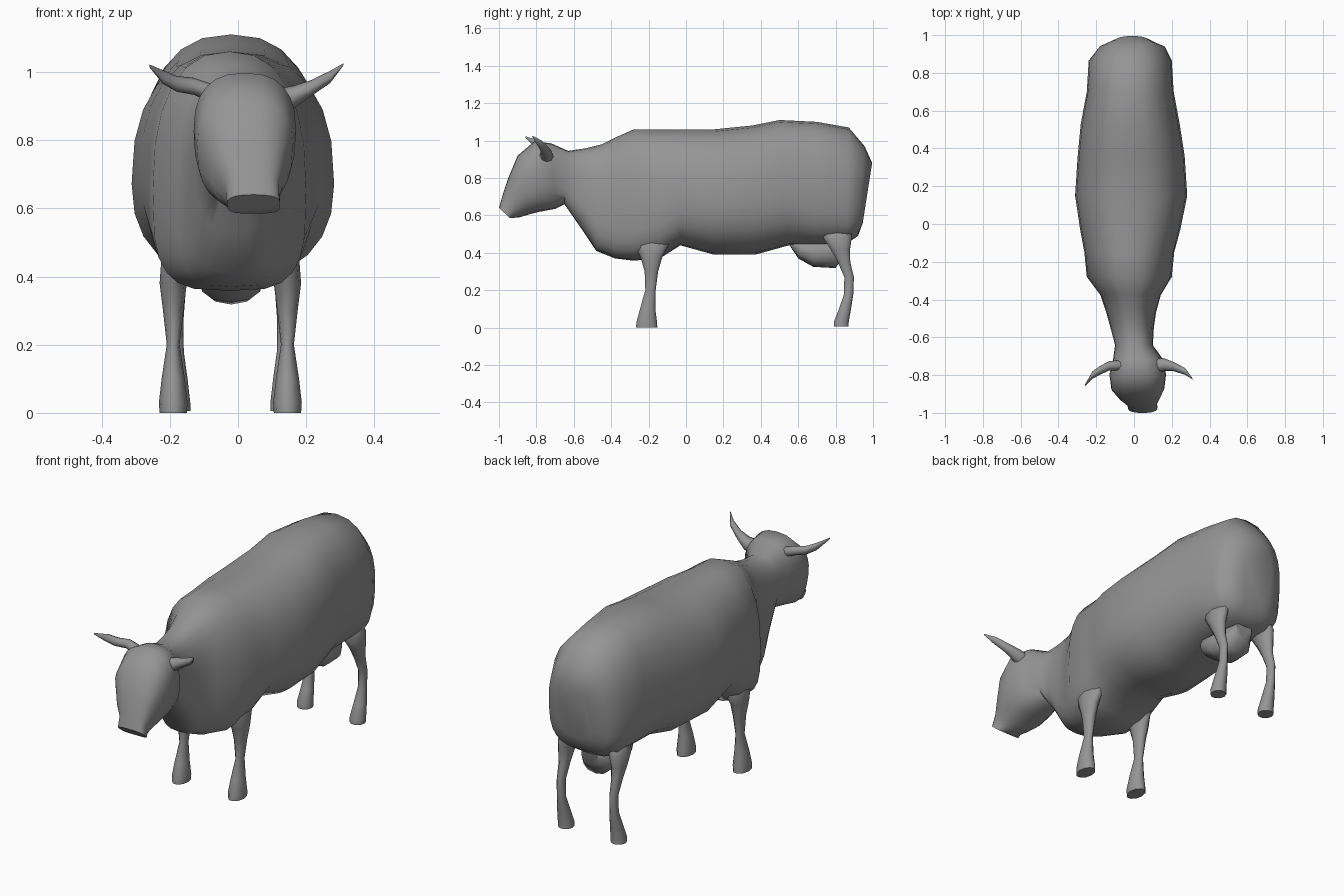
import bpy, bmesh
from math import cos, sin, pi, copysign
from mathutils import Vector

cube = bpy.data.objects.get("Cube")
if cube:
    bpy.data.objects.remove(cube, do_unlink=True)

GREY = (0.3, 0.3, 0.3, 1)
hide = bpy.data.materials.new("grey_hide")
hide.use_nodes = True
hide.diffuse_color = GREY
hide.node_tree.nodes["Principled BSDF"].inputs["Base Color"].default_value = GREY


def ring(centre, u, up, down, sides, high=2.0, low=2.0):
    """Superellipse around centre: half axis u, and separate upper and lower halves."""
    pts = []
    for i in range(sides):
        a = 2 * pi * i / sides
        power = high if sin(a) > 0 else low
        c, s = (copysign(abs(t) ** (2 / power), t) for t in (cos(a), sin(a)))
        pts.append(Vector(centre) + Vector(u) * c + (Vector(up) * s if s > 0 else Vector(down) * -s))
    return pts


def loft(name, rings):
    """Skin a row of rings and cap both ends."""
    bm = bmesh.new()
    rows = [[bm.verts.new(p) for p in r] for r in rings]
    n = len(rows[0])
    for a, b in zip(rows, rows[1:]):
        for i in range(n):
            j = (i + 1) % n
            bm.faces.new((a[i], a[j], b[j], b[i]))
    bm.faces.new(rows[0])
    bm.faces.new(rows[-1])
    bmesh.ops.recalc_face_normals(bm, faces=bm.faces)
    mesh = bpy.data.meshes.new(name)
    bm.to_mesh(mesh)
    bm.free()
    mesh.materials.append(hide)
    obj = bpy.data.objects.new(name, mesh)
    bpy.context.collection.objects.link(obj)
    bpy.ops.object.select_all(action='DESELECT')
    obj.select_set(True)
    bpy.context.view_layer.objects.active = obj
    bpy.ops.object.shade_smooth_by_angle(angle=1.1)


def side_rings(sections, sides, middle, high):
    """Sections: top y, top z, bottom y, bottom z, centre x, half width, lower squareness.
    The widest line lies at the given fraction of the height."""
    rings = []
    for ty, tz, by, bz, x, w, low in sections:
        top, base = Vector((x, ty, tz)), Vector((x, by, bz))
        mid = base.lerp(top, middle)
        rings.append(ring(mid, (w, 0, 0), top - mid, base - mid, sides, high, low))
    return rings


# Trunk, from the rump to the neck
trunk = [
    (.995, .88, .945, .56, -.01, .09, 3.5),
    (.955, .97, .92, .49, -.01, .175, 3),
    (.87, 1.07, .86, .45, -.02, .22, 3),
    (.70, 1.10, .70, .44, -.02, .23, 2.7),
    (.50, 1.11, .55, .44, -.02, .262, 2.4),
    (.35, 1.08, .37, .39, -.015, .283, 2.3),
    (.15, 1.06, .15, .39, -.015, .297, 2.3),
    (-.03, 1.06, -.03, .44, -.02, .265, 2.5),
    (-.16, 1.06, -.14, .37, -.025, .238, 3),
    (-.28, 1.06, -.28, .358, -.025, .225, 3.5),
    (-.37, 1.02, -.38, .37, -.018, .16, 3.5),
    (-.45, .98, -.48, .41, -.015, .132, 3),
    (-.53, .96, -.56, .53, -.01, .115, 2.5),
    (-.63, .945, -.65, .66, 0, .10, 2.5),
]

# Head, from the poll to the muzzle
head = [
    (-.72, .985, -.70, .635, .02, .13, 2.5),
    (-.81, .997, -.78, .62, .02, .15, 2.5),
    (-.90, .92, -.84, .605, .02, .14, 2.5),
    (-.95, .80, -.89, .59, .03, .105, 2.5),
    (-.98, .71, -.92, .587, .042, .078, 3),
    (-1.0, .64, -.94, .585, .046, .078, 4),
]
loft("body_and_head", side_rings(trunk, 24, .42, 2.4) + side_rings(head, 24, .55, 2.5))

# Udder below the belly
udder = [
    (.56, .47, .56, .43, -.02, .05, 2.5),
    (.62, .47, .60, .37, -.02, .09, 2.5),
    (.70, .47, .68, .325, -.02, .095, 2.5),
    (.80, .47, .80, .318, -.02, .08, 2.5),
    (.86, .47, .84, .38, -.02, .05, 2.5),
]
loft("udder", side_rings(udder, 12, .5, 2.5))

# Legs: height, y, half depth, half width, shift towards the midline
front_leg = [
    (0, -.21, .060, .040, 0), (.03, -.21, .058, .042, 0), (.10, -.205, .043, .034, 0),
    (.20, -.19, .029, .019, 0), (.30, -.185, .038, .030, 0), (.38, -.185, .062, .040, 0),
    (.45, -.185, .10, .045, .01), (.52, -.19, .09, .03, .03),
]
hind_leg = [
    (.005, .83, .042, .040, 0), (.03, .83, .042, .040, 0), (.10, .85, .034, .032, 0),
    (.18, .87, .026, .021, 0), (.27, .872, .027, .020, 0), (.35, .845, .035, .026, 0),
    (.42, .825, .055, .035, 0), (.48, .81, .08, .042, .005), (.55, .80, .08, .03, .03),
]
for name, x, sections in (
    ("front_leg_left", .145, front_leg), ("front_leg_right", -.19, front_leg),
    ("hind_leg_left", .135, hind_leg), ("hind_leg_right", -.18, hind_leg),
):
    loft(name, [ring((x - copysign(inward, x), y, z), (w, 0, 0), (0, d, 0), (0, -d, 0), 10)
                for z, y, d, w, inward in sections])

# Horns: x, y, z, radius
horn_left = [(.12, -.75, .91, .042), (.16, -.745, .925, .034), (.21, -.755, .95, .024),
             (.27, -.78, .985, .018), (.31, -.82, 1.023, .003)]
horn_right = [(-.07, -.75, .935, .028), (-.13, -.75, .958, .025), (-.18, -.775, .965, .023),
              (-.22, -.80, .985, .02), (-.26, -.855, 1.018, .004)]
for name, path in (("horn_left", horn_left), ("horn_right", horn_right)):
    loft(name, [ring((x, y, z), (0, r, 0), (0, 0, r), (0, 0, -r), 8) for x, y, z, r in path])
